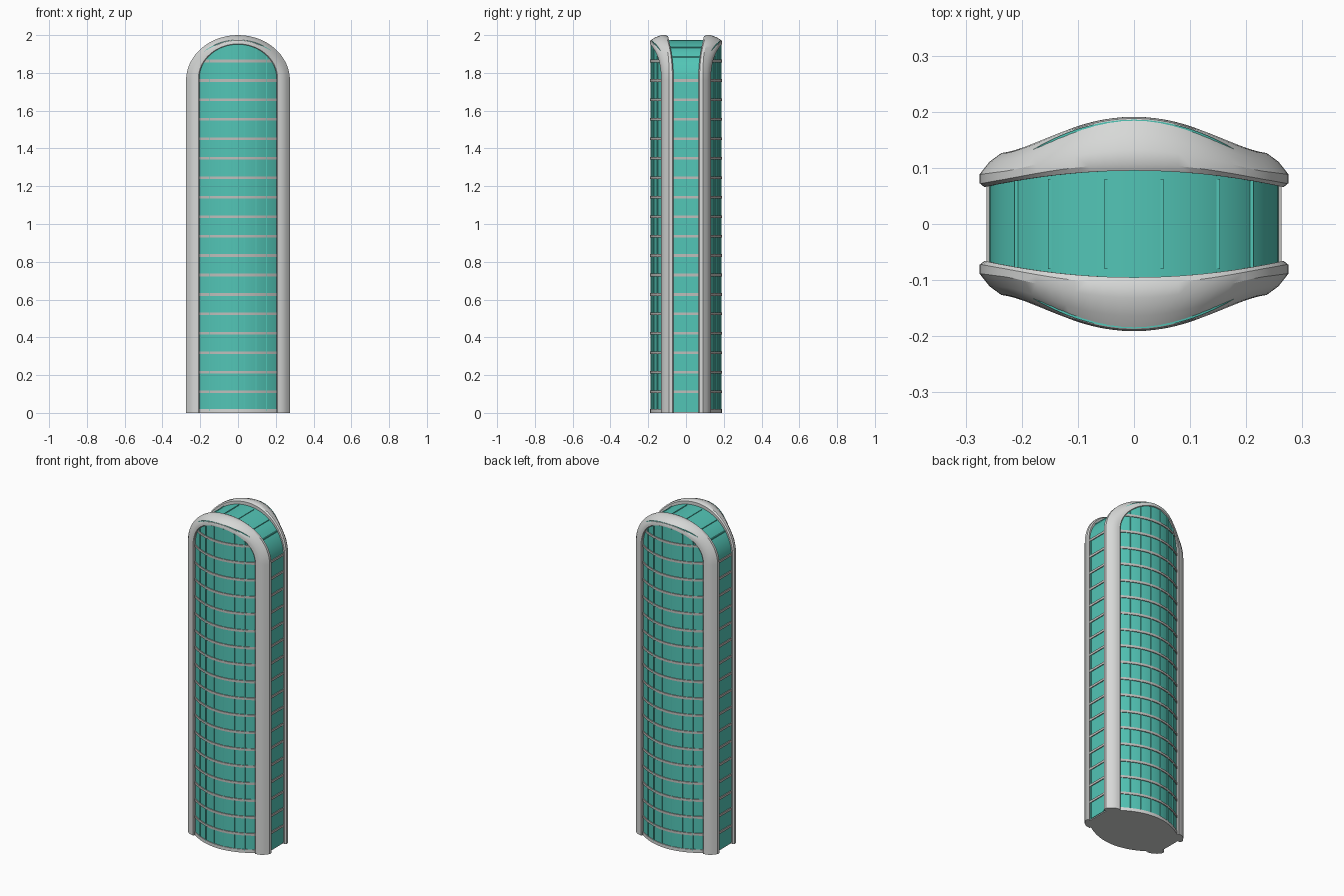
import bpy, bmesh, math

if "Cube" in bpy.data.objects:
    bpy.data.objects.remove(bpy.data.objects["Cube"])


def material(name, rgb):
    m = bpy.data.materials.new(name)
    m.diffuse_color = (*rgb, 1)
    m.use_nodes = True
    m.node_tree.nodes["Principled BSDF"].inputs["Base Color"].default_value = m.diffuse_color
    return m


GREY = material("light grey", (0.68, 0.69, 0.68))
BAR = material("floor grey", (0.52, 0.52, 0.50))
TEAL = material("teal glass", (0.085, 0.56, 0.47))


def finish(name, bm, mat, smooth=True):
    bmesh.ops.recalc_face_normals(bm, faces=bm.faces)
    me = bpy.data.meshes.new(name)
    bm.to_mesh(me)
    bm.free()
    me.materials.append(mat)
    ob = bpy.data.objects.new(name, me)
    bpy.context.collection.objects.link(ob)
    if smooth:
        bpy.ops.object.select_all(action='DESELECT')
        ob.select_set(True)
        bpy.context.view_layer.objects.active = ob
        bpy.ops.object.shade_smooth_by_angle(angle=math.radians(30))
    return ob


def loft(bm, rings):
    """Join equal closed rings of points and cap both ends."""
    vs = [[bm.verts.new(p) for p in r] for r in rings]
    n = len(vs[0])
    for a, b in zip(vs, vs[1:]):
        for i in range(n):
            bm.faces.new((a[i], a[(i + 1) % n], b[(i + 1) % n], b[i]))
    bm.faces.new(vs[0])
    bm.faces.new(vs[-1])


def box(bm, x0, x1, y0, y1, z0, z1):
    loft(bm, [[(x0, y0, z), (x1, y0, z), (x1, y1, z), (x0, y1, z)] for z in (z0, z1)])


def glass_y(x):                      # bowed plan of the glass
    return 0.186 - 1.65 * x * x


def frame_front(x):                  # outward edge of the frames
    return 0.128 + 0.063 * max(0, 1 - (x / 0.23) ** 2) ** 1.5


def frame_back(x):                   # edge of the frames facing the centre strip
    return 0.065 + 0.03 * max(0, 1 - (x / 0.27) ** 2)


def arch(a, b, c, t):
    return a * math.cos(t), c + b * math.sin(t)


OUTER, INNER, CORE = (0.275, 0.24, 1.76), (0.205, 0.18, 1.77), (0.258, 0.215, 1.76)
N = 32
ANGLES = [math.pi * i / N for i in range(N + 1)]

# glass core: bowed front and back, arched top
bm = bmesh.new()
loft(bm, [[(x, -glass_y(x), 0.006), (x, glass_y(x), 0.006),
           (x, glass_y(x), z), (x, -glass_y(x), z)]
          for x, z in (arch(*CORE, t) for t in ANGLES)])
finish("glass_core", bm, TEAL)

# two arched frames
for name, s in (("front_frame", -1), ("back_frame", 1)):
    bm = bmesh.new()
    stations = [(0, 0.0)] + [(t, None) for t in ANGLES] + [(math.pi, 0.0)]
    rings = []
    for t, zfix in stations:
        (xo, zo), (xi, zi) = arch(*OUTER, t), arch(*INNER, t)
        if zfix is not None:
            zo = zi = zfix
        ring = []
        # u: outer to inner edge, v: back to front
        for u, v in ((0.12, 0), (0, 0.12), (0, 0.38), (0.25, 0.72), (0.55, 0.97),
                     (0.75, 1), (0.93, 1), (1, 0.93), (1, 0)):
            x, z = xo + (xi - xo) * u, zo + (zi - zo) * u
            yb, yf = frame_back(x), frame_front(x)
            ring.append((x, s * (yb + (yf - yb) * v), z))
        rings.append(ring)
    loft(bm, rings)
    finish(name, bm, GREY)


def lens(bm, hw, out, z0, z1):
    xs = [hw * (i / 10 - 1) for i in range(21)]
    ring = [(x, -glass_y(x) - out) for x in xs] + [(x, glass_y(x) + out) for x in xs[::-1]]
    loft(bm, [[(x, y, z) for x, y in ring] for z in (z0, z1)])


# base slab
bm = bmesh.new()
lens(bm, 0.255, 0.005, 0, 0.02)
finish("base_slab", bm, GREY)

# floor bars on the bowed faces and the side strips
bm = bmesh.new()
for i in range(1, 19):
    z = 0.009 + 0.103 * i
    k = max(0, z - INNER[2]) / INNER[1]
    lens(bm, 0.21 * math.sqrt(1 - k * k), 0.005, z - 0.007, z + 0.007)
    if i < 18:
        box(bm, -0.263, 0.263, -0.068, 0.068, z - 0.007, z + 0.007)
finish("floor_bars", bm, BAR)

# thin upright mullions in glass colour
bm = bmesh.new()
for x in (-0.15, -0.095, -0.033, 0.033, 0.095, 0.15):
    top = INNER[2] + INNER[1] * math.sqrt(1 - (x / INNER[0]) ** 2)
    y = glass_y(x) + 0.004
    box(bm, x - 0.003, x + 0.003, -y, y, 0.01, top)
for y in (-0.055, 0.055):
    box(bm, -0.261, 0.261, y - 0.003, y + 0.003, 0.01, 1.76)
# ribs across the arched roof strip
for x in (-0.21, -0.15, -0.05, 0.05, 0.15, 0.21):
    z = CORE[2] + CORE[1] * math.sqrt(1 - (x / CORE[0]) ** 2)
    box(bm, x - 0.003, x + 0.003, -0.08, 0.08, z - 0.02, z + 0.003)
finish("glass_mullions", bm, TEAL, False)
